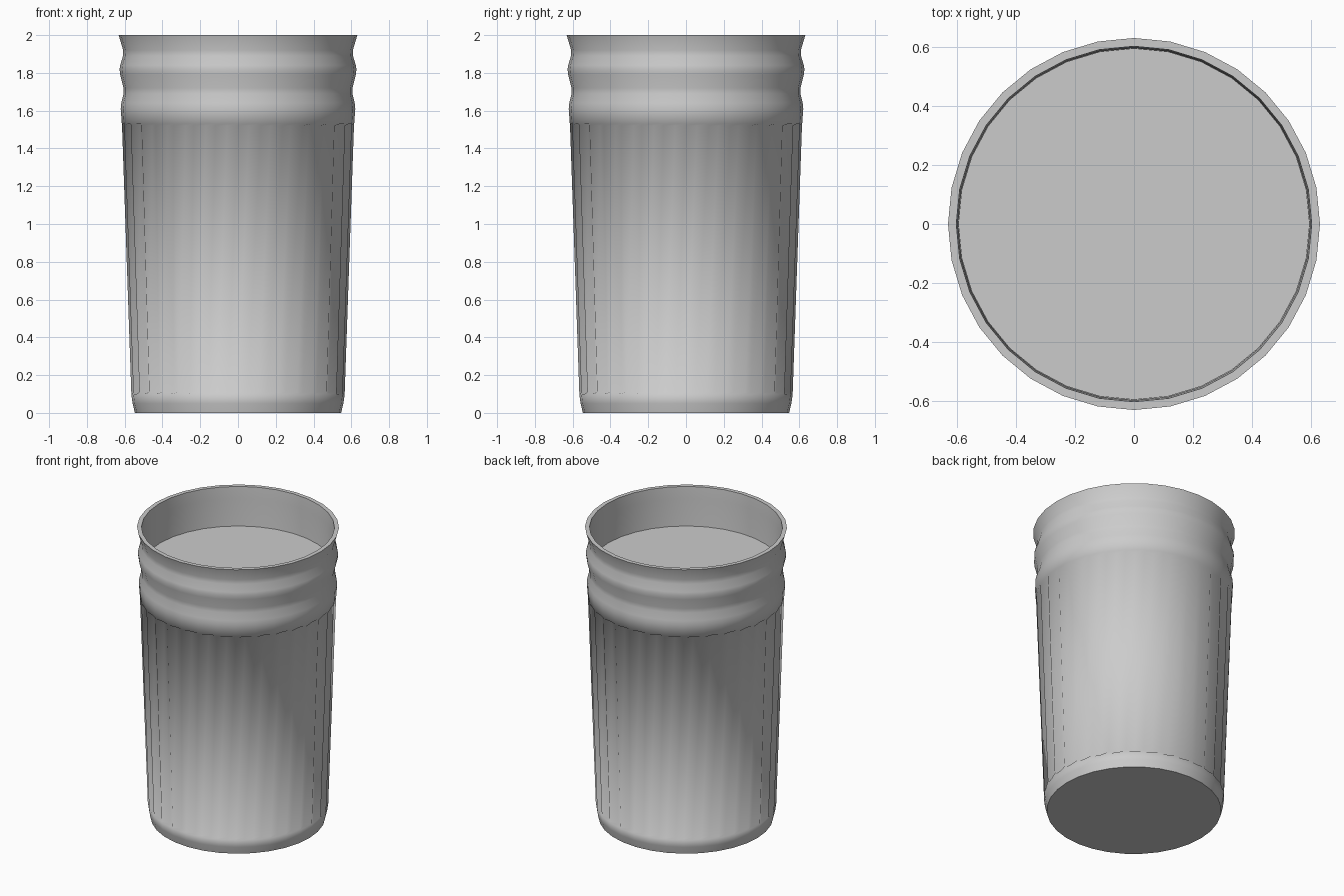
import bpy, bmesh, math

if "Cube" in bpy.data.objects:
    bpy.data.objects.remove(bpy.data.objects["Cube"])

SIDES = 32                      # facets around, one flute per facet
CHORD = math.cos(math.pi / SIDES)


def lathe(name, profile, cols, smooth_angle):
    """Spin (radius, z, groove depth) rows around z; both ends are capped."""
    bm = bmesh.new()
    rings = []
    for r, z, groove in profile:
        ring = []
        for i in range(cols):
            a = 2 * math.pi * i / cols
            mid = cols > SIDES and i % 2 == 1
            rad = r * CHORD - groove if mid else r
            ring.append(bm.verts.new((rad * math.cos(a), rad * math.sin(a), z)))
        rings.append(ring)
    for lo, hi in zip(rings, rings[1:]):
        for i in range(cols):
            j = (i + 1) % cols
            bm.faces.new((lo[i], lo[j], hi[j], hi[i]))
    bm.faces.new(rings[0][::-1])
    bm.faces.new(rings[-1])
    bmesh.ops.recalc_face_normals(bm, faces=bm.faces)
    mesh = bpy.data.meshes.new(name)
    bm.to_mesh(mesh)
    bm.free()
    ob = bpy.data.objects.new(name, mesh)
    bpy.context.collection.objects.link(ob)
    bpy.ops.object.select_all(action='DESELECT')
    ob.select_set(True)
    bpy.context.view_layer.objects.active = ob
    bpy.ops.object.shade_smooth_by_angle(angle=math.radians(smooth_angle))
    return ob


GROOVE = 0.022

# Outer wall: foot, fluted body, two rounded bands, flared lip
outer = [
    (0.546, 0.00, 0), (0.558, 0.05, 0), (0.565, 0.10, 0),
    (0.565, 0.11, GROOVE), (0.614, 1.52, GROOVE),
    (0.615, 1.53, 0), (0.621, 1.61, 0), (0.618, 1.64, 0),
    (0.606, 1.69, 0), (0.606, 1.72, 0),
    (0.624, 1.79, 0), (0.627, 1.82, 0), (0.624, 1.84, 0),
    (0.609, 1.89, 0), (0.608, 1.92, 0), (0.632, 2.00, 0),
]
# Inner wall: down from the lip to the inside floor
inner = [
    (0.604, 2.00, 0), (0.599, 1.92, 0), (0.598, 1.70, 0),
    (0.575, 1.52, 0), (0.525, 0.11, 0), (0.515, 0.08, 0),
]
lathe("cup", outer + inner, SIDES * 2, 65)

# Drink filling the cup
drink = [(0.512, 0.09, 0), (0.522, 0.12, 0), (0.572, 1.52, 0),
         (0.596, 1.70, 0), (0.597, 1.73, 0)]
lathe("drink", drink, SIDES, 40)
